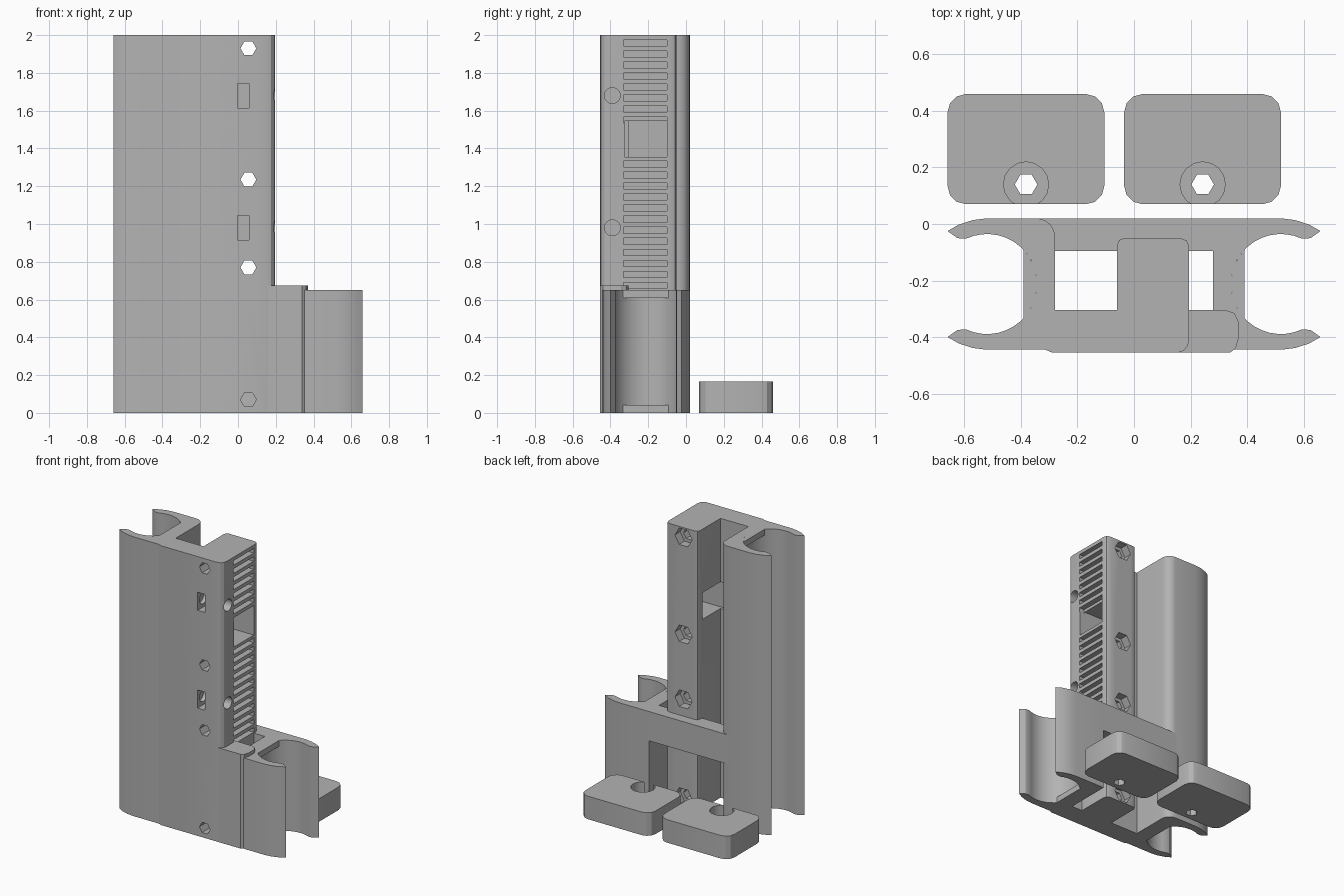
import bpy, bmesh, math
from mathutils import Vector

cube = bpy.data.objects.get("Cube")
if cube:
    bpy.data.objects.remove(cube, do_unlink=True)

grey = bpy.data.materials.new("plain grey")
grey.use_nodes = True
grey.diffuse_color = (0.45, 0.45, 0.45, 1)
grey.node_tree.nodes["Principled BSDF"].inputs["Base Color"].default_value = grey.diffuse_color


def prism(name, outline, lo, hi, axis="z"):
    """Extrude a flat outline along an axis."""
    place = {"z": lambda u, v: (u, v, lo), "y": lambda u, v: (u, lo, v), "x": lambda u, v: (lo, u, v)}[axis]
    bm = bmesh.new()
    face = bm.faces.new([bm.verts.new(place(u, v)) for u, v in outline])
    new = bmesh.ops.extrude_face_region(bm, geom=[face])["geom"]
    shift = Vector([hi - lo if a == axis else 0 for a in "xyz"])
    bmesh.ops.translate(bm, verts=[g for g in new if isinstance(g, bmesh.types.BMVert)], vec=shift)
    bmesh.ops.recalc_face_normals(bm, faces=bm.faces)
    mesh = bpy.data.meshes.new(name)
    bm.to_mesh(mesh)
    bm.free()
    mesh.materials.append(grey)
    obj = bpy.data.objects.new(name, mesh)
    bpy.context.collection.objects.link(obj)
    return obj


def arc(cx, cy, r, start, end, steps):
    angles = [math.radians(start + (end - start) * i / steps) for i in range(steps + 1)]
    return [(cx + r * math.cos(a), cy + r * math.sin(a)) for a in angles]


def ngon(cx, cy, r, n):
    return arc(cx, cy, r, 0, 360, n)[:-1]


def rect(u0, u1, v0, v1):
    return [(u0, v0), (u1, v0), (u1, v1), (u0, v1)]


def cut(obj, outline, lo, hi, axis="z"):
    """Carve a prism out of an object and discard the cutter."""
    cutter = prism("cutter", outline, lo, hi, axis)
    cutter.hide_render = True
    mod = obj.modifiers.new("cut", "BOOLEAN")
    mod.operation, mod.solver, mod.object = "DIFFERENCE", "EXACT", cutter
    bpy.context.view_layer.objects.active = obj
    bpy.ops.object.modifier_apply(modifier=mod.name)
    bpy.data.objects.remove(cutter, do_unlink=True)


MID = -0.2125      # centre line of the clips in y
CX, R = 0.52, 0.177


def clip(name, side, height, rounded):
    """C-shaped tube clip with retaining lips at both ends."""
    arm = [(0.52, 0.02), (0.57, 0.014), (0.62, -0.002), (0.66, -0.025), (0.625, -0.05)]
    front = [(x, 2 * MID - y) for x, y in reversed(arm)]
    corner = arc(0.345, -0.045, 0.065, 180, 90, 6) if rounded else [(0.28, 0.02)]
    outline = corner + arm + arc(CX, MID, R, 65, 295, 24) + front + [(0.28, 2 * MID - 0.02)]
    parts = [prism(name, [(side * x, y) for x, y in outline], 0, height)]
    lip = [(side * x, y) for x, y in arc(CX, MID, R, 137, 223, 10)]
    for label, z in (("bottom", 0), ("top", height - 0.042)):
        parts.append(prism(f"{name}_{label}_lip", lip, z, z + 0.042))
    return parts


parts = clip("tall_clip", -1, 2, True) + clip("short_clip", 1, 0.65, False)

# Front plate and rack column
column = prism("front_plate_and_column", [
    (-0.325, -0.44), (-0.29, -0.455), (0.155, -0.455), (0.175, -0.449), (0.19, -0.432),
    (0.195, -0.41), (0.195, -0.08), (0.187, -0.059), (0.165, -0.05), (-0.035, -0.05),
    (-0.053, -0.057), (-0.06, -0.075), (-0.06, -0.305), (-0.28, -0.305), (-0.28, -0.44)], 0, 2)
parts.append(column)

# Bolt holes with nut recesses at the back
for z in (0.07, 0.77, 1.235, 1.93):
    cut(column, ngon(0.055, z, 0.042, 6), -0.5, 0, "y")
    cut(column, ngon(0.055, z, 0.068, 6), -0.11, 0, "y")

# Side screw holes meeting nut slots in the front
for z in (0.98, 1.68):
    cut(column, rect(-0.002, 0.057, z - 0.065, z + 0.065), -0.5, -0.34, "y")
    cut(column, ngon(-0.39, z, 0.042, 24), -0.03, 0.3, "x")

# Window and rack grooves
cut(column, rect(-0.325, -0.1, 1.355, 1.545), -0.1, 0.3, "x")
for k in list(range(8)) + list(range(11, 23)):
    z = 1.958 - 0.0583 * k
    cut(column, rect(-0.33, -0.1, z - 0.016, z + 0.016), 0.155, 0.3, "x")

# Step beside the column and bridge across the back
parts.append(prism("front_step", [
    (0.16, -0.305), (0.16, -0.455), (0.34, -0.455), (0.36, -0.44), (0.37, -0.405),
    (0.37, -0.345), (0.355, -0.315), (0.325, -0.305)], 0, 0.675))
parts.append(prism("back_bridge", rect(-0.35, 0.28, -0.095, 0.02), 0.44, 0.65))

# Loose clamp blocks with counterbored bolt holes
for name, x0 in (("left_block", -0.66), ("right_block", -0.035)):
    x1, y0, y1, r = x0 + 0.555, 0.07, 0.46, 0.065
    outline = []
    for cx, cy, a in ((x1 - r, y1 - r, 0), (x0 + r, y1 - r, 90), (x0 + r, y0 + r, 180), (x1 - r, y0 + r, 270)):
        outline += arc(cx, cy, r, a, a + 90, 3)
    block = prism(name, outline, 0, 0.165)
    cut(block, ngon(x0 + 0.278, 0.14, 0.08, 16), 0.06, 0.3)
    cut(block, ngon(x0 + 0.278, 0.14, 0.04, 6), -0.1, 0.3)
    parts.append(block)

# Smooth the curved walls, keep edges crisp
bpy.ops.object.select_all(action="DESELECT")
for obj in parts:
    obj.select_set(True)
bpy.context.view_layer.objects.active = column
bpy.ops.object.shade_smooth_by_angle(angle=math.radians(25))
